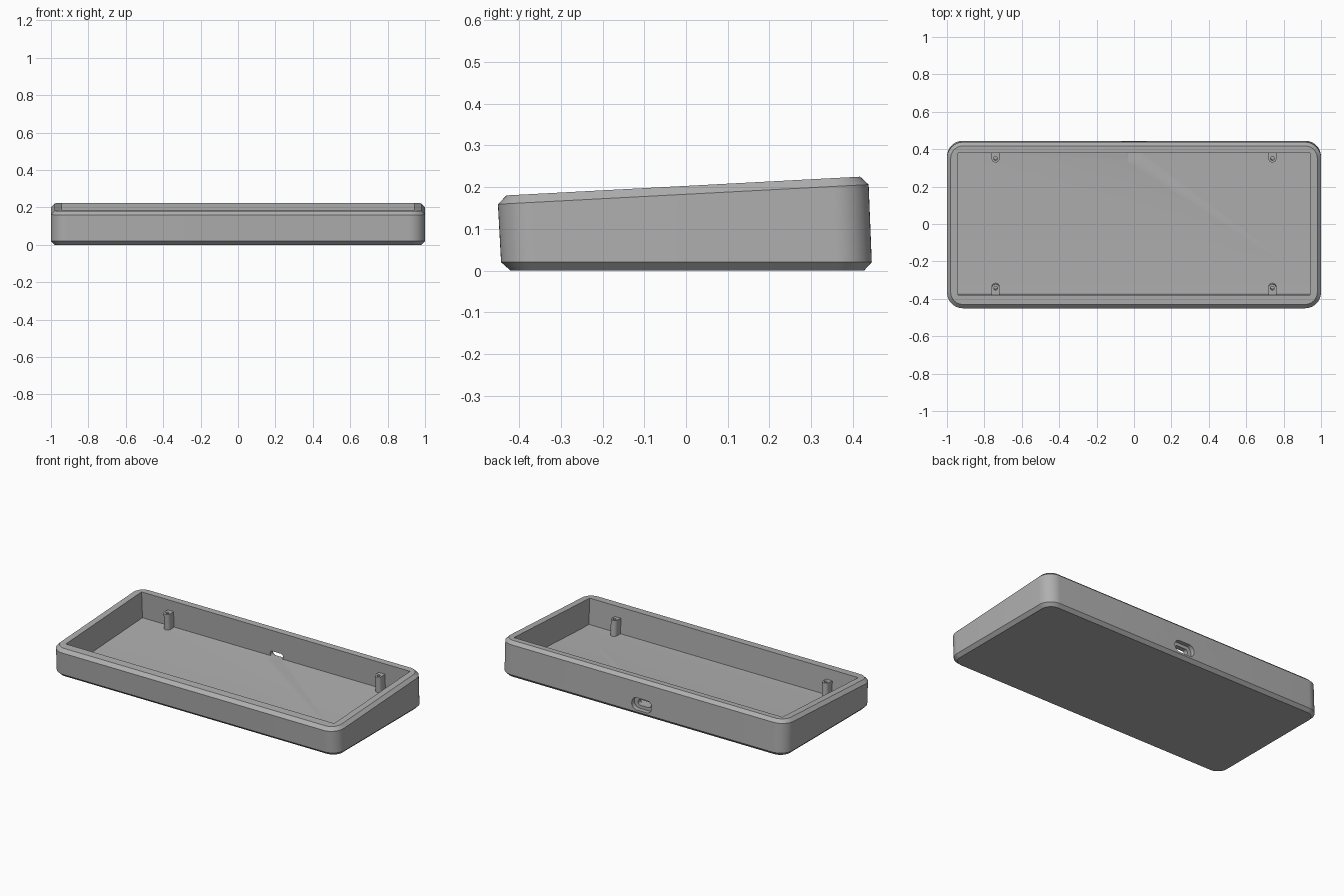
import bpy
import bmesh
from math import sin, cos, pi, radians

cube = bpy.data.objects.get("Cube")
if cube:
    bpy.data.objects.remove(cube, do_unlink=True)

SLOPE = 0.053                     # tilt of the rim and of the walls


def rim_z(y):
    return 0.2024 + SLOPE * y


grey = bpy.data.materials.new("plain grey")
grey.use_nodes = True
grey.diffuse_color = (0.43, 0.43, 0.43, 1)
grey.node_tree.nodes["Principled BSDF"].inputs["Base Color"].default_value = (0.43, 0.43, 0.43, 1)


def loft(name, rings, caps=True):
    """Skin a list of equal closed rings, with end caps or as a closed loop."""
    bm = bmesh.new()
    loops = [[bm.verts.new(p) for p in ring] for ring in rings]
    pairs = list(zip(loops, loops[1:]))
    if caps:
        bm.faces.new(loops[0])
        bm.faces.new(loops[-1])
    else:
        pairs.append((loops[-1], loops[0]))
    for a, b in pairs:
        for i in range(len(a)):
            j = (i + 1) % len(a)
            bm.faces.new((a[i], a[j], b[j], b[i]))
    bmesh.ops.recalc_face_normals(bm, faces=bm.faces)
    mesh = bpy.data.meshes.new(name)
    bm.to_mesh(mesh)
    bm.free()
    mesh.materials.append(grey)
    obj = bpy.data.objects.new(name, mesh)
    bpy.context.collection.objects.link(obj)
    return obj


def rounded(hx, hy, r, n=12):
    """Outline of a rounded rectangle about the origin."""
    pts = []
    for k, (sx, sy) in enumerate(((1, 1), (-1, 1), (-1, -1), (1, -1))):
        for i in range(n + 1):
            a = (k + i / n) * pi / 2
            pts.append((sx * (hx - r) + r * cos(a), sy * (hy - r) + r * sin(a)))
    return pts


def activate(obj):
    bpy.ops.object.select_all(action='DESELECT')
    obj.select_set(True)
    bpy.context.view_layer.objects.active = obj


def cut(obj, cutter):
    mod = obj.modifiers.new("cut", 'BOOLEAN')
    mod.operation = 'DIFFERENCE'
    mod.solver = 'EXACT'
    mod.object = cutter
    activate(obj)
    bpy.ops.object.modifier_apply(modifier=mod.name)
    bpy.data.objects.remove(cutter, do_unlink=True)


# Case body: flat base, leaning walls, sloping chamfered rim
small = rounded(0.98, 0.4235, 0.065)
large = rounded(1.0, 0.444, 0.085)
body = loft("case_body", [
    [(x, y + 0.003, 0) for x, y in small],
    [(x, y + 0.001, 0.02) for x, y in large],
    [(x, y - 0.0065, rim_z(y) - 0.02) for x, y in large],
    [(x, y - 0.0065, rim_z(y)) for x, y in small],
])

# Cavity with a sloping floor and a level strip at the front
profile = [(-0.371, 0.02), (-0.3, 0.02), (0.387, 0.056), (0.369, 0.4), (-0.3915, 0.4)]
cut(body, loft("cavity_cutter", [[(x, y, z) for y, z in profile] for x in (-0.94, 0.94)]))


# Cable port: wide outer recess and a narrow slot through the back wall
def port_cutter(name, hx, hz, y0, y1):
    outline = rounded(hx, hz, hz - 0.002, 8)
    return loft(name, [[(x, y, z + 0.07) for x, z in outline] for y in (y0, y1)])


cut(body, port_cutter("recess_cutter", 0.07, 0.038, 0.415, 0.6))
cut(body, port_cutter("slot_cutter", 0.045, 0.018, 0.33, 0.5))

activate(body)
bpy.ops.object.shade_smooth_by_angle(angle=radians(30))


# Screw posts: round toward the middle, flat where they meet the wall
def post(name, cx, cy, side):
    n, r, hole_r = 16, 0.0215, 0.010
    outer, hole = [], []
    for i in range(n):
        a = 2 * pi * i / n
        dx, dy = cos(a), sin(a)
        hole.append((cx + hole_r * dx, cy + hole_r * dy))
        if dy * side > 0.01:
            k = 1 / max(abs(dx), abs(dy))
            outer.append((cx + r * dx * k, cy + dy * k * 0.036))
        else:
            outer.append((cx + r * dx, cy + r * dy))

    def level(ring, drop):
        return [(x, y - SLOPE * (0.1 - drop), rim_z(y) - drop) for x, y in ring]

    obj = loft(name, [level(outer, 0.172), level(outer, 0.067),
                      level(hole, 0.067), level(hole, 0.172)], caps=False)
    activate(obj)
    bpy.ops.object.shade_smooth_by_angle(angle=radians(30))


for side_name, x in (("left", 0.74), ("right", -0.74)):
    post("back_post_" + side_name, x, 0.352, 1)
    post("front_post_" + side_name, x, -0.341, -1)
